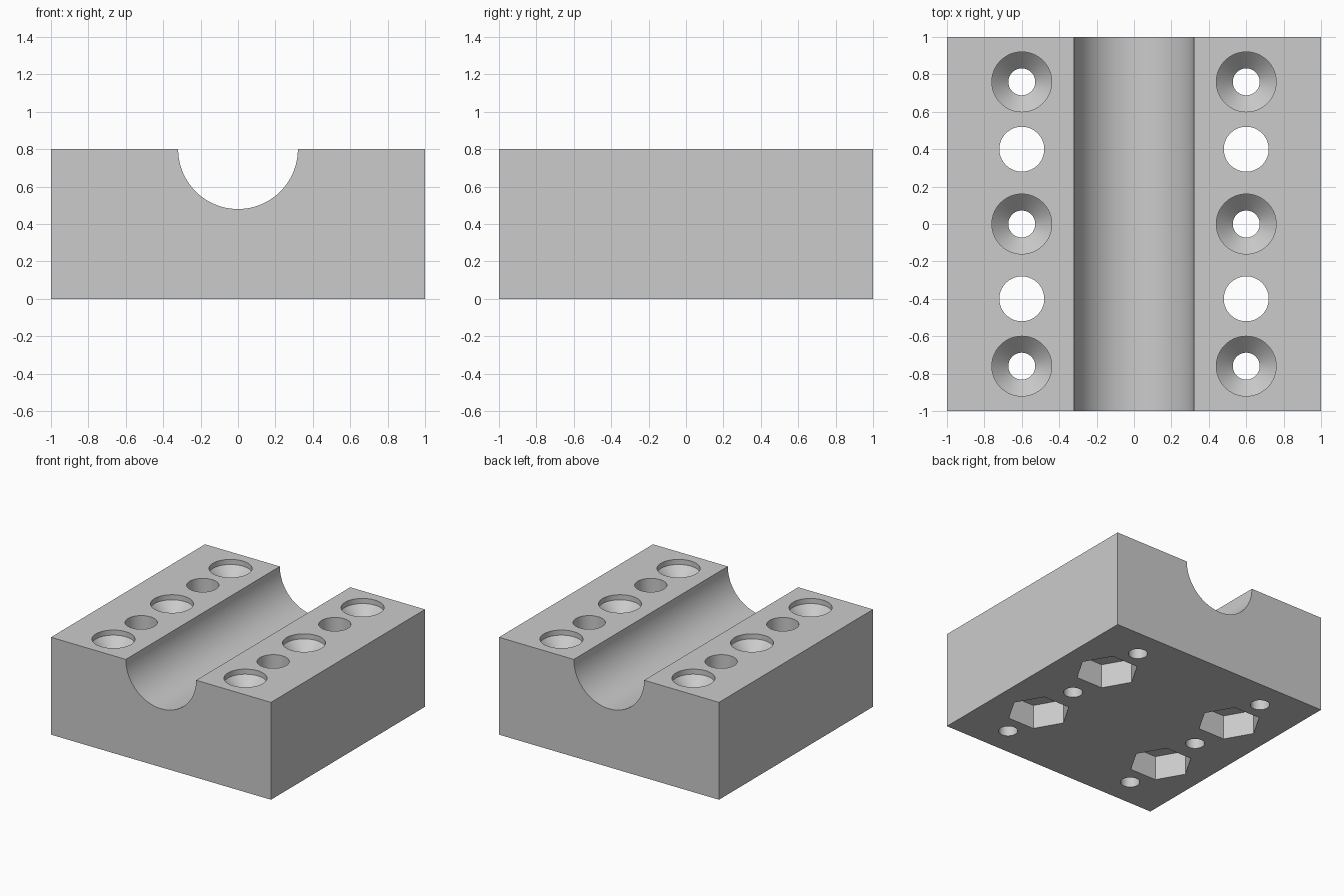
import bpy
import bmesh
from math import cos, sin, pi, radians
from mathutils import Matrix

if "Cube" in bpy.data.objects:
    bpy.data.objects.remove(bpy.data.objects["Cube"], do_unlink=True)

HEIGHT = 0.8
ROW_X = 0.6          # hole rows either side of the channel


def add_turned(bm, profile, sides, place):
    """Closed solid turned around z from (radius, z) pairs, bottom to top."""
    rings = []
    for r, z in profile:
        rings.append([bm.verts.new(place @ Matrix.Translation(
            (r * cos(2 * pi * i / sides), r * sin(2 * pi * i / sides), z)).translation)
            for i in range(sides)])
    for low, high in zip(rings, rings[1:]):
        for i in range(sides):
            j = (i + 1) % sides
            bm.faces.new((low[i], low[j], high[j], high[i]))
    bm.faces.new(rings[0][::-1])
    bm.faces.new(rings[-1])


def make_object(name, bm):
    bmesh.ops.recalc_face_normals(bm, faces=bm.faces[:])
    mesh = bpy.data.meshes.new(name)
    bm.to_mesh(mesh)
    bm.free()
    obj = bpy.data.objects.new(name, mesh)
    bpy.context.collection.objects.link(obj)
    return obj


def cut(body, name, profile, sides, places):
    """Subtract copies of a turned solid from the body."""
    bm = bmesh.new()
    for place in places:
        add_turned(bm, profile, sides, place)
    cutter = make_object(name, bm)
    cutter.hide_render = True
    mod = body.modifiers.new(name, "BOOLEAN")
    mod.operation = "DIFFERENCE"
    mod.solver = "EXACT"
    mod.object = cutter
    bpy.context.view_layer.objects.active = body
    bpy.ops.object.modifier_apply(modifier=mod.name)
    bpy.data.objects.remove(cutter, do_unlink=True)


def in_rows(ys):
    return [Matrix.Translation((side * ROW_X, y, 0)) for side in (-1, 1) for y in ys]


# Block
bm = bmesh.new()
bmesh.ops.create_cube(bm, size=1, matrix=Matrix.Translation((0, 0, HEIGHT / 2))
                      @ Matrix.Diagonal((2, 2, HEIGHT, 1)))
block = make_object("rod_clamp_block", bm)

# Half-round channel along y
cut(block, "channel_cutter", [(0.32, -1.2), (0.32, 1.2)], 96,
    [Matrix.Translation((0, 0, HEIGHT)) @ Matrix.Rotation(radians(90), 4, "X")])

# Countersunk screw holes
cut(block, "screw_hole_cutter",
    [(0.072, -0.1), (0.072, 0.67), (0.16, 0.758), (0.16, 0.9)], 64,
    in_rows((-0.76, 0, 0.76)))

# Bolt bores with hexagonal nut pockets underneath
cut(block, "bolt_bore_cutter", [(0.12, -0.1), (0.12, 0.9)], 64, in_rows((-0.4, 0.4)))
cut(block, "nut_pocket_cutter", [(0.24, -0.1), (0.24, 0.2)], 6, in_rows((-0.4, 0.4)))

# Material
grey = bpy.data.materials.new("plain_grey")
grey.use_nodes = True
colour = (0.6, 0.6, 0.6, 1)
grey.diffuse_color = colour
grey.node_tree.nodes["Principled BSDF"].inputs["Base Color"].default_value = colour
block.data.materials.clear()
block.data.materials.append(grey)

# Smooth round walls, sharp edges
bpy.ops.object.select_all(action="DESELECT")
block.select_set(True)
bpy.context.view_layer.objects.active = block
bpy.ops.object.shade_smooth_by_angle(angle=radians(30))
